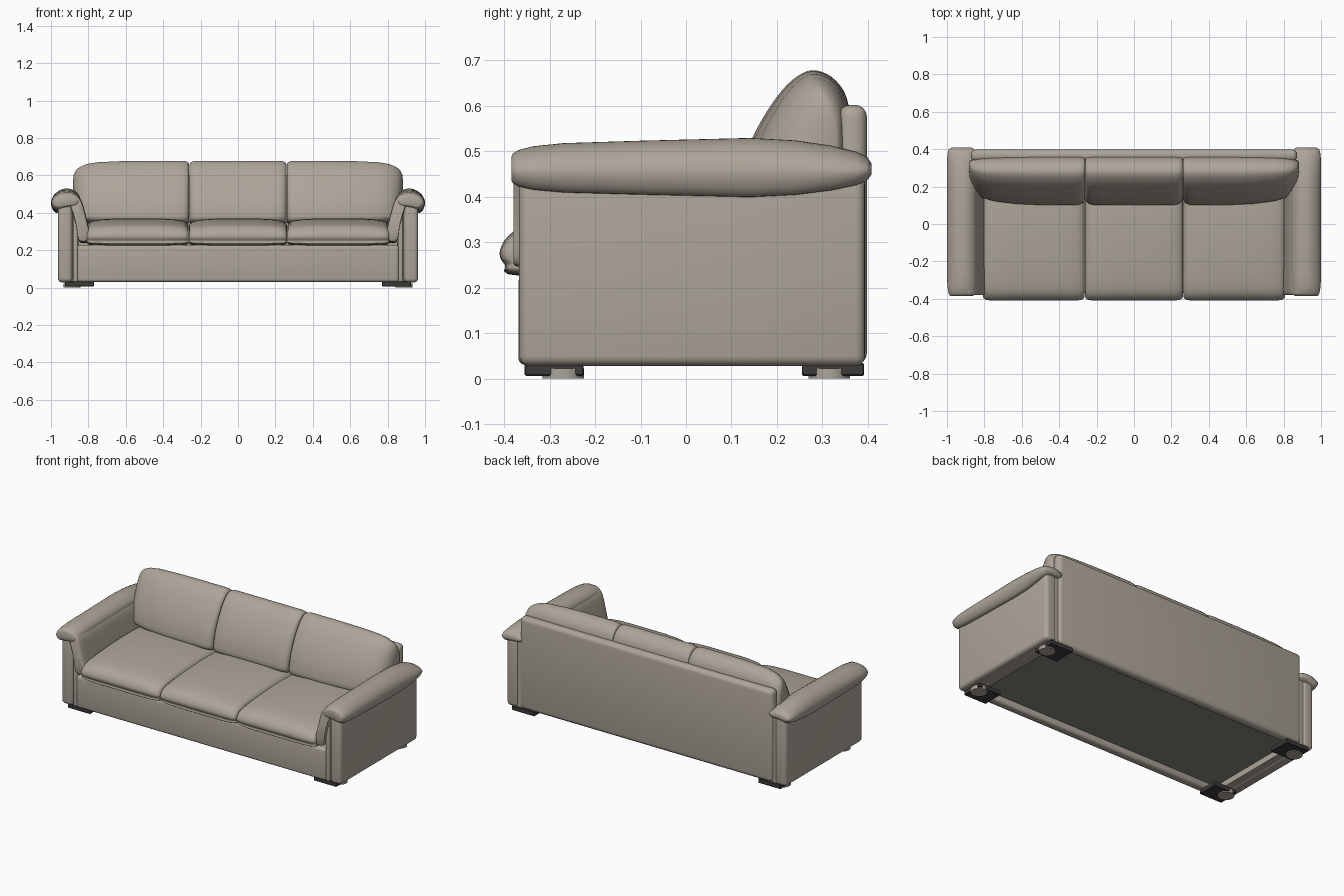
import bpy, bmesh, math
from mathutils import Vector

if "Cube" in bpy.data.objects:
    bpy.data.objects.remove(bpy.data.objects["Cube"])


def material(name, rgb):
    m = bpy.data.materials.new(name)
    m.diffuse_color = (*rgb, 1)
    m.use_nodes = True
    m.node_tree.nodes["Principled BSDF"].inputs["Base Color"].default_value = m.diffuse_color
    return m


LEATHER = material("taupe leather", (0.42, 0.375, 0.32))
UNDER = material("grey underside cloth", (0.24, 0.235, 0.21))
FOOT = material("black foot", (0.045, 0.044, 0.042))


def finish(name, bm, mat, angle=40):
    bmesh.ops.recalc_face_normals(bm, faces=bm.faces)
    me = bpy.data.meshes.new(name)
    bm.to_mesh(me)
    bm.free()
    me.materials.append(mat)
    ob = bpy.data.objects.new(name, me)
    bpy.context.collection.objects.link(ob)
    bpy.ops.object.select_all(action='DESELECT')
    ob.select_set(True)
    bpy.context.view_layer.objects.active = ob
    bpy.ops.object.shade_smooth_by_angle(angle=math.radians(angle))
    return ob


def box(name, lo, hi, r=0.0, mat=LEATHER, seg=4, mirror=1):
    lo, hi = Vector(lo), Vector(hi)
    bm = bmesh.new()
    bmesh.ops.create_cube(bm, size=1)
    for v in bm.verts:
        v.co = Vector([(lo[i] + hi[i]) / 2 + v.co[i] * (hi[i] - lo[i]) for i in range(3)])
    if r:
        bmesh.ops.bevel(bm, geom=bm.edges[:], offset=r, segments=seg, profile=0.5, affect='EDGES')
    for v in bm.verts:
        v.co.x *= mirror
    return finish(name, bm, mat)


def spline(pts, n=4):
    """Closed smooth curve through the points."""
    out, k = [], len(pts)
    for i in range(k):
        a, b, c, d = (Vector(pts[(i + j) % k]) for j in (-1, 0, 1, 2))
        for s in range(n):
            t = s / n
            out.append(0.5 * (2 * b + (c - a) * t + (2 * a - 5 * b + 4 * c - d) * t * t
                              + (3 * b - a - 3 * c + d) * t ** 3))
    return out


def loft(name, profile, stations, centre, axis, mirror=1):
    """Sweep a profile along x or y; stations are (position, scale across, scale up)."""
    bm = bmesh.new()
    rings = []
    for pos, su, sv in stations:
        ring = []
        for p in spline(profile):
            u = centre[0] + (p[0] - centre[0]) * su
            z = centre[1] + (p[1] - centre[1]) * sv
            co = (pos * mirror, u, z) if axis == 'x' else (u * mirror, pos, z)
            ring.append(bm.verts.new(co))
        rings.append(ring)
    for a, b in zip(rings, rings[1:]):
        for i in range(len(a)):
            j = (i + 1) % len(a)
            bm.faces.new((a[i], a[j], b[j], b[i]))
    bm.faces.new(rings[0])
    bm.faces.new(rings[-1])
    return finish(name, bm, LEATHER, 60)


# Base body, front rail and recessed underside
box("base", (-0.86, -0.345, 0.075), (0.86, 0.36, 0.225))
box("front_rail", (-0.86, -0.369, 0.03), (0.86, -0.315, 0.228), 0.016)
box("underside_panel", (-0.85, -0.315, 0.068), (0.85, 0.345, 0.076), mat=UNDER)

# Back panel with rounded top
box("back_panel", (-0.872, 0.335, 0.03), (0.872, 0.398, 0.602), 0.026)

# Cushion profiles in (y, z)
seat = [(-0.36, 0.225), (-0.398, 0.25), (-0.41, 0.277), (-0.393, 0.312), (-0.35, 0.338),
        (-0.24, 0.356), (-0.05, 0.369), (0.13, 0.368), (0.24, 0.35), (0.25, 0.25), (0, 0.225)]
back = [(0.125, 0.35), (0.108, 0.42), (0.146, 0.53), (0.2, 0.62), (0.245, 0.665),
        (0.285, 0.678), (0.33, 0.655), (0.358, 0.6), (0.36, 0.48), (0.34, 0.35)]
SC, BC = (-0.05, 0.26), (0.32, 0.45)

# Rounded, crowned cushion ends: (distance in, scale across, scale up)
seat_end = [(0, 0.94, 0.62), (0.004, 0.965, 0.72), (0.015, 0.985, 0.82), (0.035, 0.995, 0.89),
            (0.08, 1, 0.95), (0.15, 1, 0.99)]
back_end = [(0, 0.86, 0.93), (0.004, 0.91, 0.96), (0.014, 0.96, 0.985), (0.035, 0.99, 1), (0.08, 1, 1)]


def ends(x0, x1, left, right):
    return ([(x0 + d, a, b) for d, a, b in left]
            + [(x1 - d, a, b) for d, a, b in reversed(right)])


loft("middle_seat_cushion", seat, ends(-0.262, 0.262, seat_end, seat_end), SC, 'x')
loft("middle_back_cushion", back, ends(-0.258, 0.258, back_end, back_end), BC, 'x')

# Outer end of the side back cushions curves backwards
outer_end = [(0, 0.25, 0.55), (0.004, 0.4, 0.68), (0.015, 0.56, 0.78), (0.035, 0.7, 0.85),
             (0.07, 0.82, 0.92), (0.13, 0.9, 0.965), (0.25, 0.97, 0.99), (0.4, 1, 1)]

# Arm profiles in (x, z)
roll = [(1.0, 0.447), (0.985, 0.493), (0.94, 0.524), (0.885, 0.522), (0.845, 0.485),
        (0.855, 0.43), (0.92, 0.415), (0.975, 0.402)]
roll_st = [(-0.384, 0.74, 0.42), (-0.381, 0.82, 0.52), (-0.368, 0.9, 0.64), (-0.335, 0.97, 0.76),
           (-0.27, 1, 0.86), (-0.1, 1, 0.94), (0.14, 1, 1.03), (0.24, 1, 0.95), (0.32, 1, 0.78),
           (0.375, 0.97, 0.58), (0.398, 0.88, 0.42), (0.408, 0.7, 0.2)]
drape = [(0.93, 0.49), (0.885, 0.505), (0.84, 0.468), (0.815, 0.39), (0.795, 0.31), (0.778, 0.262),
         (0.8, 0.245), (0.85, 0.25), (0.868, 0.34), (0.9, 0.44)]
drape_st = [(-0.38, 0.8, 0.9), (-0.377, 0.88, 0.94), (-0.365, 0.96, 0.97), (-0.34, 1, 0.99),
            (-0.25, 1, 1), (0.1, 1, 1.03), (0.3, 0.95, 1)]

for s, side in ((-1, "left"), (1, "right")):
    loft(side + "_seat_cushion", seat, ends(0.264, 0.808, seat_end, seat_end), SC, 'x', s)
    loft(side + "_back_cushion", back, ends(0.262, 0.882, back_end, outer_end), BC, 'x', s)
    # Arm: padded roll, inner drape, outer panel and narrow front strip
    loft(side + "_arm_roll", roll, roll_st, (0.92, 0.46), 'y', s)
    loft(side + "_arm_drape", drape, drape_st, (0.86, 0.37), 'y', s)
    box(side + "_arm_panel", (0.886, -0.367, 0.028), (0.963, 0.394, 0.45), 0.022, mirror=s)
    box(side + "_arm_strip", (0.855, -0.364, 0.03), (0.882, -0.2, 0.43), 0.01, mirror=s)
    box(side + "_arm_core", (0.85, -0.345, 0.032), (0.92, 0.385, 0.44), mirror=s)
    # Feet: dark corner block with a round pad
    for end, y0, y1, yc in (("front", -0.355, -0.225, -0.27), ("rear", 0.255, 0.392, 0.315)):
        box(f"{side}_{end}_foot", (0.77, y0, 0.006), (0.925, y1, 0.034), 0.003, FOOT, 1, s)
        bm = bmesh.new()
        bmesh.ops.create_cone(bm, cap_ends=True, segments=32, radius1=0.046, radius2=0.046, depth=0.022)
        bmesh.ops.translate(bm, verts=bm.verts, vec=(0.888 * s, yc, 0.011))
        finish(f"{side}_{end}_foot_pad", bm, LEATHER)
